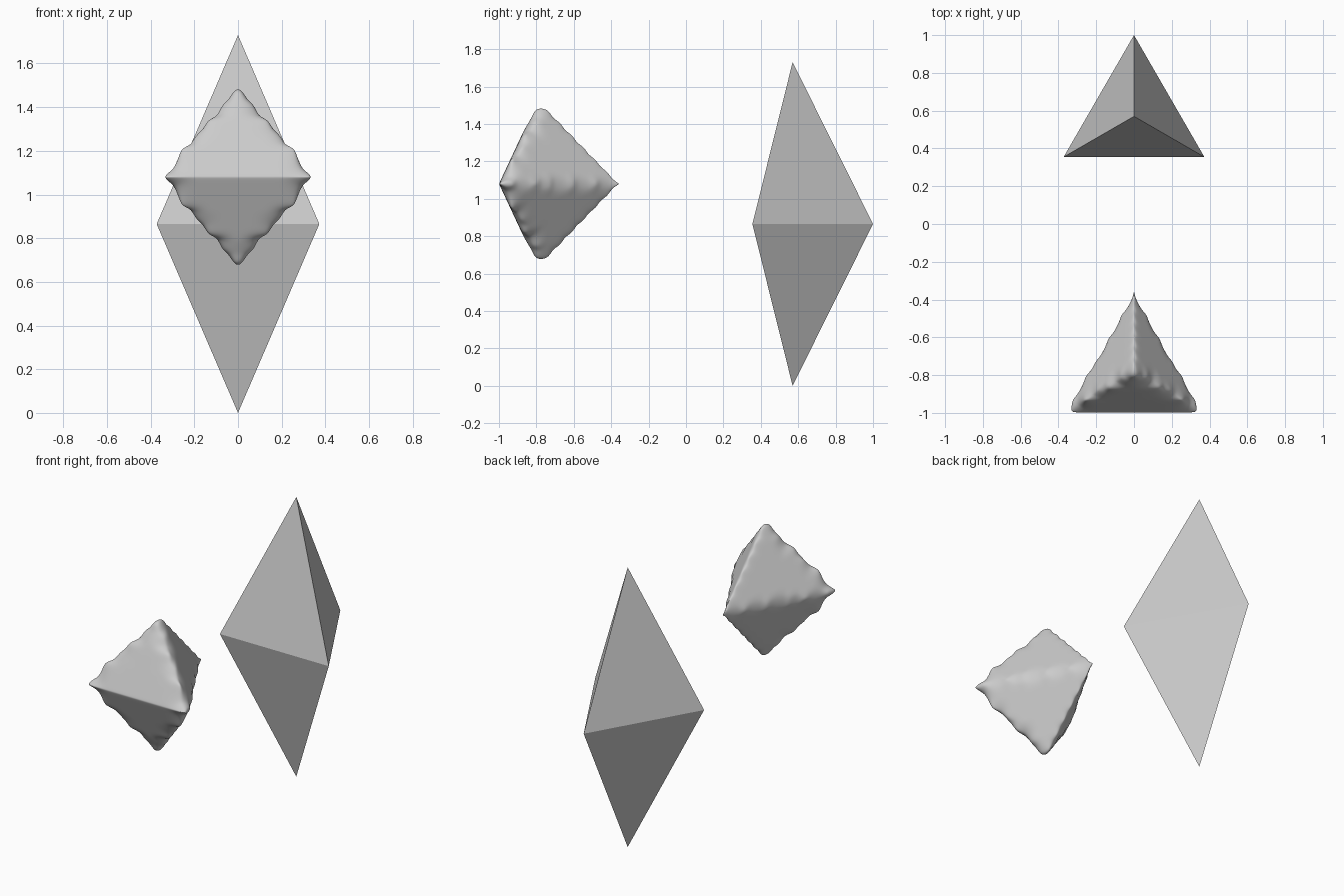
import bpy, bmesh, math

if "Cube" in bpy.data.objects:
    bpy.data.objects.remove(bpy.data.objects["Cube"])


def bipyramid(name, centre, radius, half_height, turn):
    """Three-sided double pyramid with one corner at the given angle."""
    bm = bmesh.new()
    ring = []
    for i in range(3):
        a = math.radians(turn + 120 * i)
        ring.append(bm.verts.new((radius * math.cos(a), radius * math.sin(a), 0)))
    top = bm.verts.new((0, 0, half_height))
    bottom = bm.verts.new((0, 0, -half_height))
    for i in range(3):
        a, b = ring[i], ring[(i + 1) % 3]
        bm.faces.new((a, b, top))
        bm.faces.new((b, a, bottom))
    mesh = bpy.data.meshes.new(name)
    bm.to_mesh(mesh)
    bm.free()
    obj = bpy.data.objects.new(name, mesh)
    obj.location = centre
    bpy.context.collection.objects.link(obj)
    return obj


# Tall, crisp faceted crystal
bipyramid("tall_crystal", (0, 0.57, 0.865), 0.43, 0.865, 90)

# Small, rippled crystal: coarse remesh softened by subdivision
small = bipyramid("rippled_crystal", (0, -0.785, 1.08), 0.43, 0.46, 90)
remesh = small.modifiers.new("ripples", 'REMESH')
remesh.mode = 'SMOOTH'
remesh.octree_depth = 4
remesh.scale = 0.9
remesh.use_smooth_shade = True
soften = small.modifiers.new("soften", 'SUBSURF')
soften.levels = soften.render_levels = 3
